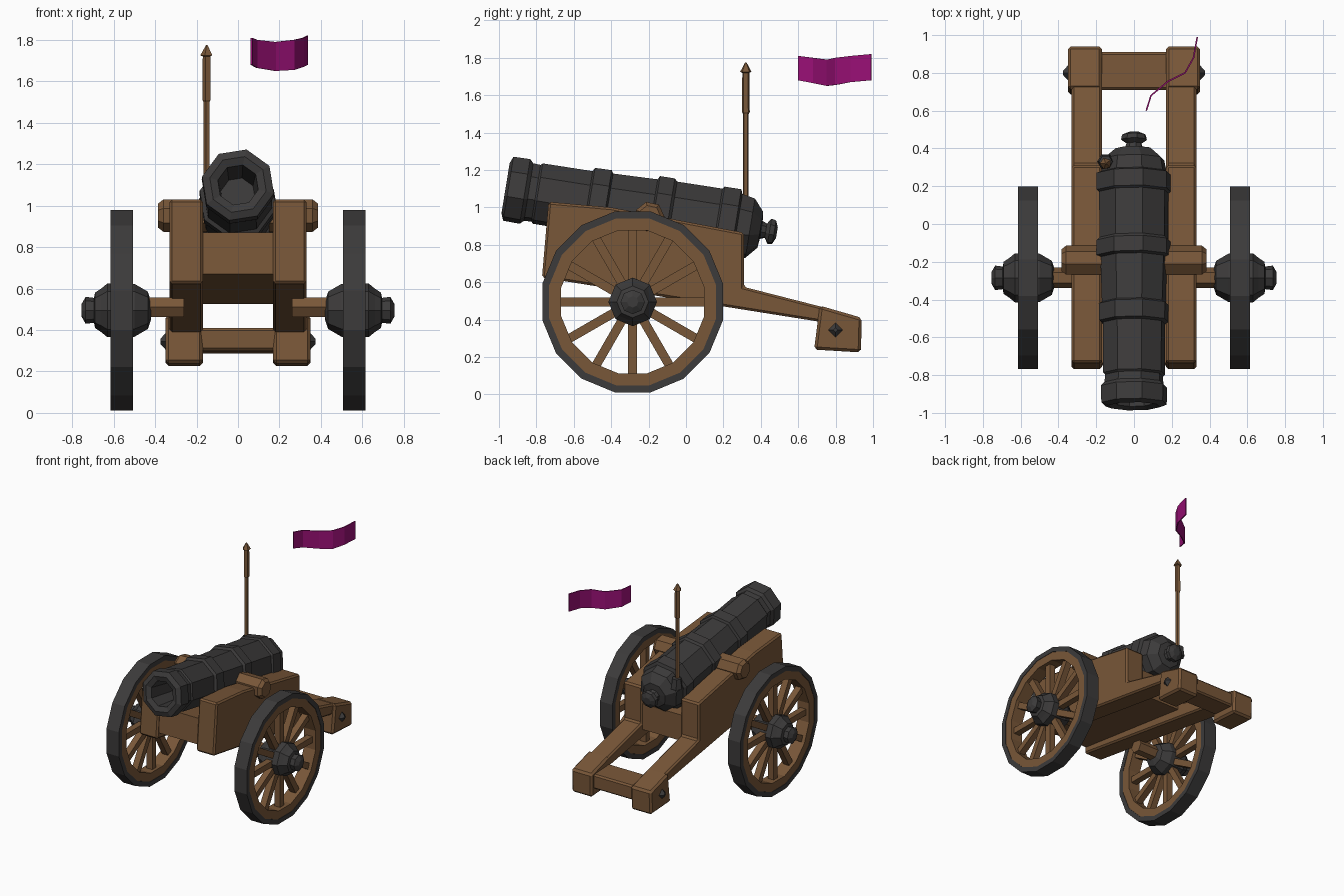
import bpy, bmesh
from math import sin, cos, pi, atan2
from mathutils import Matrix, Vector

if "Cube" in bpy.data.objects:
    bpy.data.objects.remove(bpy.data.objects["Cube"])


def material(name, rgb):
    m = bpy.data.materials.new(name)
    m.diffuse_color = (*rgb, 1)
    m.use_nodes = True
    m.node_tree.nodes["Principled BSDF"].inputs["Base Color"].default_value = m.diffuse_color
    return m


WOOD = material("wood", (0.19, 0.095, 0.04))
IRON = material("iron", (0.045, 0.043, 0.043))
CLOTH = material("cloth", (0.32, 0.005, 0.18))


def finish(name, bm, mat, mirror=False, bevel=0):
    bmesh.ops.recalc_face_normals(bm, faces=bm.faces)
    mesh = bpy.data.meshes.new(name)
    bm.to_mesh(mesh)
    bm.free()
    mesh.materials.append(mat)
    ob = bpy.data.objects.new(name, mesh)
    bpy.context.collection.objects.link(ob)
    if bevel:
        b = ob.modifiers.new("bevel", 'BEVEL')
        b.width, b.segments = bevel, 1
    if mirror:
        ob.modifiers.new("mirror", 'MIRROR').use_clip = False
    return ob


def lathe(name, profile, sides, origin, axis, mat, closed=False, mirror=False, phase=0.0):
    """Turn (distance along axis, radius) points round an axis."""
    bm = bmesh.new()
    frame = Matrix.Translation(origin) @ Vector(axis).to_track_quat('Z', 'Y').to_matrix().to_4x4()
    angles = [2 * pi * (i + phase) / sides for i in range(sides)]
    rings = [[bm.verts.new(frame @ Vector((r * cos(a), r * sin(a), s))) for a in angles]
             for s, r in profile]
    pairs = list(zip(rings, rings[1:]))
    if closed:
        pairs.append((rings[-1], rings[0]))
    else:
        bm.faces.new(rings[0])
        bm.faces.new(rings[-1])
    for a, b in pairs:
        for i in range(sides):
            j = (i + 1) % sides
            bm.faces.new((a[i], a[j], b[j], b[i]))
    return finish(name, bm, mat, mirror)


def slab(name, outline, x0, x1, mat, mirror=False, bevel=0.012):
    """Extrude a (y, z) outline across x."""
    bm = bmesh.new()
    a = [bm.verts.new((x0, y, z)) for y, z in outline]
    b = [bm.verts.new((x1, y, z)) for y, z in outline]
    bm.faces.new(a)
    bm.faces.new(b)
    for i in range(len(a)):
        j = (i + 1) % len(a)
        bm.faces.new((a[i], a[j], b[j], b[i]))
    return finish(name, bm, mat, mirror, bevel)


# Barrel: muzzle with bore, rings, breech and knob
barrel = [(0.30, 0.085), (0.0, 0.10), (-0.015, 0.14), (0.0, 0.178), (0.09, 0.18),
          (0.11, 0.16), (0.15, 0.158), (0.16, 0.168), (0.43, 0.17), (0.44, 0.19),
          (0.53, 0.192), (0.54, 0.175), (0.78, 0.183), (0.79, 0.203), (0.87, 0.203),
          (0.885, 0.188), (1.13, 0.19), (1.14, 0.203), (1.23, 0.203), (1.24, 0.178),
          (1.31, 0.165), (1.365, 0.10), (1.37, 0.05), (1.395, 0.04), (1.415, 0.07),
          (1.44, 0.065), (1.455, 0.03)]
lathe("barrel", barrel, 8, (0, -0.95, 1.10), (0, 1, -0.163), IRON, phase=0.3)

# Carriage cheeks that run back into the trail
cheek = [(-0.735, 1.03), (-0.40, 1.0), (0.31, 0.865), (0.31, 0.575), (0.74, 0.465),
         (0.74, 0.385), (-0.77, 0.625)]
slab("carriage_cheeks", cheek, 0.17, 0.33, WOOD, True)
slab("carriage_bed", [(-0.735, 0.87), (0.30, 0.73), (0.30, 0.525), (-0.75, 0.67)],
     -0.175, 0.175, WOOD, bevel=0)

# Trail end blocks, cross bar and bolts
slab("trail_end_blocks", [(0.715, 0.475), (0.94, 0.41), (0.935, 0.225), (0.685, 0.24)],
     0.17, 0.35, WOOD, True, 0.015)
slab("trail_cross_bar", [(0.71, 0.41), (0.91, 0.40), (0.91, 0.285), (0.71, 0.30)],
     -0.19, 0.19, WOOD)
lathe("trail_bolts", [(0.34, 0.05), (0.375, 0.012)], 4, (0, 0.80, 0.345), (1, 0, 0), IRON, mirror=True)

# Trunnions on top of the cheeks
lathe("trunnions", [(0.15, 0.08), (0.36, 0.08), (0.385, 0.06)], 7,
      (0, -0.195, 0.952), (1, 0, 0), WOOD, mirror=True)

# Axle stubs and wheels, mirrored across x
CY, CZ = -0.285, 0.495
centre = (0, CY, CZ)
lathe("axle_stubs", [(0.26, 0.055), (0.46, 0.055)], 6, (0, CY, 0.51), (1, 0, 0), WOOD, mirror=True)
lathe("wheel_tyres", [(0.507, 0.455), (0.507, 0.493), (0.615, 0.493), (0.615, 0.455)],
      16, centre, (1, 0, 0), IRON, True, True, 0.5)
lathe("wheel_rims", [(0.51, 0.39), (0.51, 0.457), (0.612, 0.457), (0.612, 0.39)],
      16, centre, (1, 0, 0), WOOD, True, True, 0.5)
hub = [(0.42, 0.045), (0.435, 0.09), (0.50, 0.128), (0.63, 0.13), (0.66, 0.105),
       (0.69, 0.085), (0.695, 0.06), (0.735, 0.065), (0.755, 0.03)]
lathe("wheel_hubs", hub, 8, centre, (1, 0, 0), IRON, mirror=True)

bm = bmesh.new()
for k in range(12):
    m = (Matrix.Translation((0.56, CY, CZ)) @ Matrix.Rotation(2 * pi * k / 12, 4, 'X')
         @ Matrix.Translation((0, 0, 0.25)) @ Matrix.Diagonal((0.05, 0.048, 0.31, 1)))
    bmesh.ops.create_cube(bm, size=1, matrix=m)
finish("wheel_spokes", bm, WOOD, True)

# Pole with pointed tip standing by the breech
lathe("pole", [(0.95, 0.016), (1.5, 0.016), (1.51, 0.022), (1.72, 0.02), (1.725, 0.032), (1.775, 0.004)],
      5, (-0.15, 0.32, 0), (0, 0, 1), WOOD)
lathe("pole_socket", [(0.95, 0.045), (1.03, 0.035)], 6, (-0.15, 0.33, 0), (0, 0, 1), IRON)

# Waving pennant: path of (x, y, bottom z, top z)
wave = [(0.065, 0.60, 1.68, 1.81), (0.09, 0.68, 1.665, 1.80), (0.18, 0.755, 1.65, 1.79),
        (0.27, 0.80, 1.655, 1.80), (0.315, 0.88, 1.67, 1.81), (0.335, 0.99, 1.68, 1.82)]
bm = bmesh.new()
cols = [(bm.verts.new((x, y, a)), bm.verts.new((x, y, b))) for x, y, a, b in wave]
for p, q in zip(cols, cols[1:]):
    bm.faces.new((p[0], q[0], q[1], p[1]))
flag = finish("pennant", bm, CLOTH)
sol = flag.modifiers.new("thickness", 'SOLIDIFY')
sol.thickness, sol.offset = 0.008, 0
